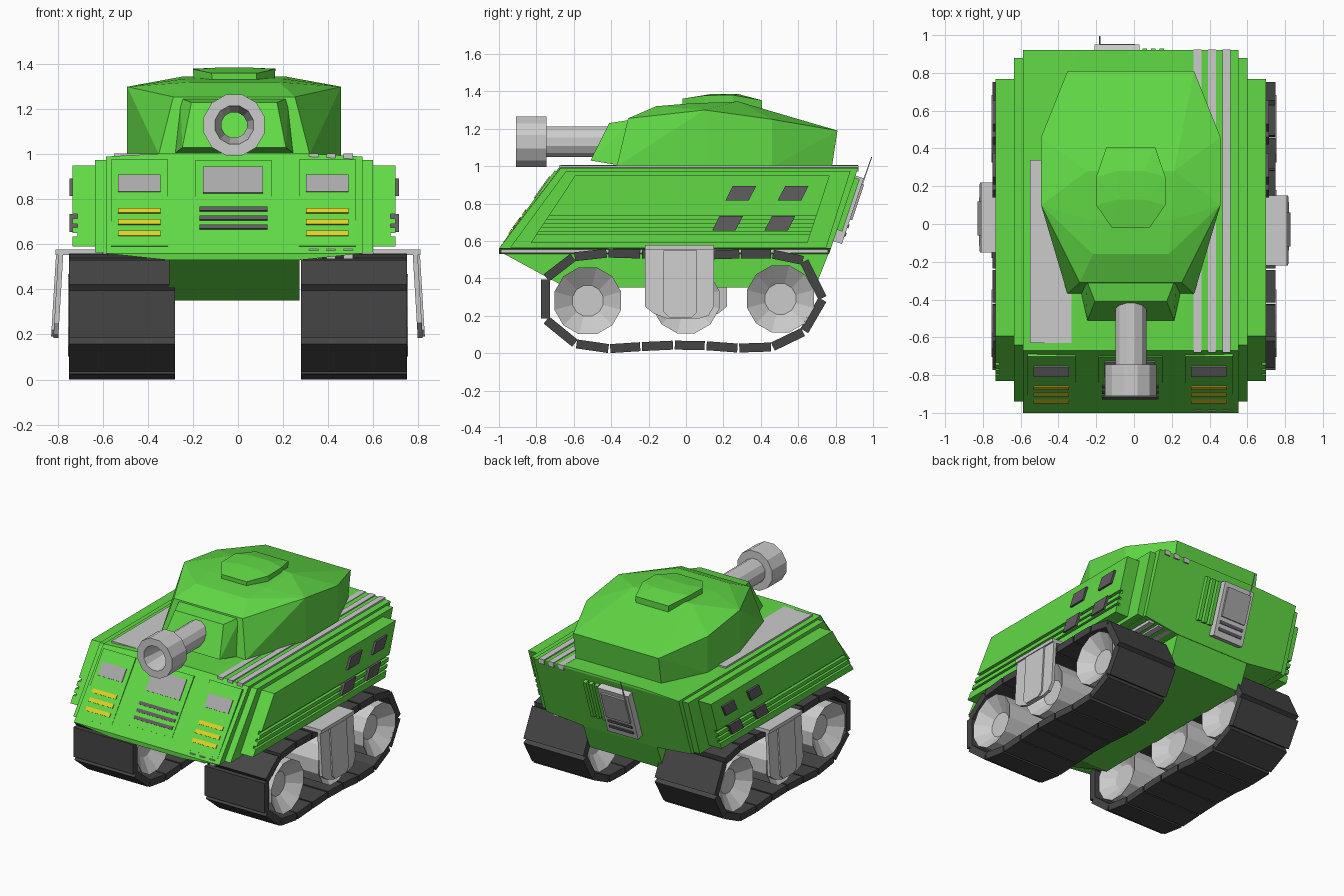
import bpy, bmesh, math
from mathutils import Vector

if "Cube" in bpy.data.objects:
    bpy.data.objects.remove(bpy.data.objects["Cube"])

CX = -0.017  # hull centre line


def material(name, rgb):
    m = bpy.data.materials.new(name)
    m.diffuse_color = (*rgb, 1)
    m.use_nodes = True
    m.node_tree.nodes["Principled BSDF"].inputs["Base Color"].default_value = m.diffuse_color
    return m


GREEN = material("green", (0.12, 0.7, 0.06))
RUBBER = material("rubber", (0.06, 0.06, 0.06))
DARK = material("dark_grey", (0.12, 0.11, 0.12))
YELLOW = material("yellow", (0.75, 0.65, 0.02))
WINDOW = material("window_grey", (0.4, 0.4, 0.4))


def finish(name, bm, mat):
    me = bpy.data.meshes.new(name)
    bm.to_mesh(me)
    bm.free()
    ob = bpy.data.objects.new(name, me)
    bpy.context.collection.objects.link(ob)
    if mat:
        me.materials.append(mat)
    return ob


def solid(name, pts, mat=None):
    """Convex faceted solid around the given points."""
    bm = bmesh.new()
    for p in pts:
        bm.verts.new(p)
    bmesh.ops.convex_hull(bm, input=bm.verts[:])
    bmesh.ops.dissolve_limit(bm, angle_limit=0.01, verts=bm.verts[:], edges=bm.edges[:])
    bmesh.ops.recalc_face_normals(bm, faces=bm.faces[:])
    return finish(name, bm, mat)


def box(name, x, y, z, mat=None):
    return solid(name, [(a, b, c) for a in x for b in y for c in z], mat)


def prism(name, profile, x0, x1, mat=None):
    return solid(name, [(x, y, z) for x in (x0, x1) for y, z in profile], mat)


def sym(pts):
    """Mirror (half width, y, z) points about the hull centre line."""
    return [(CX + s * w, y, z) for w, y, z in pts for s in (-1, 1)]


def lathe(name, profile, place, n=12, closed=False, mat=None):
    """Spin (along, radius) points; place(a, u, v) maps to the world."""
    bm = bmesh.new()
    rings = []
    for a, r in profile:
        rings.append([bm.verts.new(place(a, r * math.cos(t), r * math.sin(t)))
                      for t in [2 * math.pi * (i + 0.5) / n for i in range(n)]])
    for k in range(len(rings) if closed else len(rings) - 1):
        p, q = rings[k], rings[(k + 1) % len(rings)]
        for i in range(n):
            j = (i + 1) % n
            bm.faces.new((p[i], p[j], q[j], q[i]))
    if not closed:
        bm.faces.new(rings[0])
        bm.faces.new(rings[-1])
    bmesh.ops.recalc_face_normals(bm, faces=bm.faces[:])
    return finish(name, bm, mat)


def slope_plate(name, x0, x1, z0, z1, out, mat, rear=False):
    """Thin plate lying on the sloping front or rear face of the hull."""
    if rear:
        f, n = (lambda z: 0.77 + (z - 0.55) * 0.333), Vector((0.949, -0.316))
    else:
        f, n = (lambda z: -1 + (z - 0.54) * 0.717), Vector((-0.813, 0.583))
    prof = []
    for d in (-0.02, out):
        for z in (z0, z1):
            prof.append((f(z) + n.x * d, z + n.y * d))
    return prism(name, prof, x0, x1, mat)


# Hull: wide centre body, stepped shoulders, belly between the tracks
solid("hull", sym([(0.57, -1, 0.56), (0.57, -0.67, 0.99), (0.57, 0.92, 0.99), (0.57, 0.775, 0.56),
                   (0.29, -1, 0.53), (0.29, -0.67, 1.005), (0.29, 0.92, 1.005), (0.29, 0.765, 0.53)]), GREEN)
solid("hull_shoulder", sym([(0.617, -0.94, 0.565), (0.617, -0.64, 0.975),
                            (0.617, 0.88, 0.975), (0.617, 0.75, 0.565)]), GREEN)
solid("belly", sym([(0.29, -0.99, 0.54), (0.29, -0.64, 0.35), (0.29, 0.69, 0.35), (0.29, 0.77, 0.55)]), GREEN)


# Side armour with horizontal grooves and square ports
def side_band(z0, z1):
    return [(yb + (z - 0.59) * k, z) for z in (z0, z1) for yb, k in ((-0.83, 0.66), (0.65, 0.33))]


for s, tag in ((-1, "left"), (1, "right")):
    prism("side_core_" + tag, side_band(0.595, 0.94), CX, CX + s * 0.695, GREEN)
    for z0, z1 in ((0.59, 0.635), (0.65, 0.675), (0.69, 0.715), (0.735, 0.95)):
        prism("side_armour_" + tag, side_band(z0, z1), CX + s * 0.6, CX + s * 0.717, GREEN)
    for y, z in ((0.21, 0.815), (0.49, 0.815), (0.14, 0.656), (0.42, 0.656)):
        prism("side_port_" + tag, [(y, z), (y + 0.125, z), (y + 0.165, z + 0.078), (y + 0.04, z + 0.078)],
              CX + s * 0.69, CX + s * 0.732, DARK)

# Front panels: two lamp panels and a centre grille
for x0, x1, tag in ((-0.565, -0.31, "left"), (0.27, 0.525, "right")):
    slope_plate("lamp_panel_" + tag, x0, x1, 0.585, 0.97, 0.012, GREEN)
    slope_plate("lamp_window_" + tag, x0 + 0.032, x1 - 0.035, 0.825, 0.9, 0.018, WINDOW)
    for z in (0.63, 0.68, 0.73):
        slope_plate("lamp_bar_" + tag, x0 + 0.032, x1 - 0.035, z, z + 0.022, 0.018, YELLOW)
slope_plate("front_grille_panel", -0.19, 0.15, 0.62, 0.965, 0.012, GREEN)
slope_plate("front_plate", -0.155, 0.11, 0.82, 0.935, 0.018, WINDOW)
for z in (0.66, 0.70, 0.74):
    slope_plate("front_grille_bar", -0.17, 0.13, z, z + 0.018, 0.018, DARK)

# Deck plate and racing stripes over the top and underside
box("deck_plate", (-0.55, -0.33), (-0.63, 0.34), (0.97, 1.004))
for x in (0.315, 0.392, 0.468):
    box("deck_stripe", (x, x + 0.042), (-0.68, 0.923), (0.97, 1.004))
    box("under_stripe", (x, x + 0.042), (-0.99, 0.76), (0.535, 0.58))

# Rear stowage box, louvres and aerial
slope_plate("rear_box", -0.21, 0.03, 0.60, 0.95, 0.05, None, True)
slope_plate("rear_box_window", -0.185, 0.005, 0.73, 0.92, 0.062, WINDOW, True)
for z in (0.64, 0.685):
    slope_plate("rear_box_bar", -0.185, 0.005, z, z + 0.02, 0.056, DARK, True)
for x in (0.045, 0.09, 0.135):
    slope_plate("rear_louvre", x, x + 0.025, 0.66, 0.94, 0.03, GREEN, True)
prism("aerial", [(0.93, 0.88), (0.938, 0.88), (0.996, 1.05), (0.991, 1.05)], -0.184, -0.178)

# Turret, hatch and gun mantlet
solid("turret", sym([(0.335, -0.37, 1.0), (0.475, 0.10, 0.995), (0.475, 0.46, 0.995), (0.335, 0.78, 0.995),
                     (0.27, -0.31, 1.255), (0.475, 0.10, 1.30), (0.475, 0.46, 1.25), (0.335, 0.81, 1.19),
                     (0.20, -0.16, 1.32), (0.22, 0.02, 1.335), (0.23, 0.28, 1.345)]), GREEN)
hatch = [(0.10, -0.02, 1.36), (0.183, 0.10, 1.378), (0.183, 0.25, 1.38), (0.13, 0.405, 1.352)]
solid("hatch", sym(hatch + [(w * 0.97, y, 1.30) for w, y, z in hatch]
                   + [(0.07, 0.13, 1.385), (0.07, 0.28, 1.385)]), GREEN)
solid("mantlet", sym([(0.23, -0.51, 1.03), (0.19, -0.41, 1.23), (0.27, -0.33, 1.0), (0.24, -0.28, 1.25)]), GREEN)

# Gun: hollow barrel with a thick muzzle
gun = [(-0.91, 0.14), (-0.745, 0.14), (-0.745, 0.085), (-0.38, 0.085),
       (-0.38, 0.058), (-0.75, 0.058), (-0.91, 0.088)]
lathe("gun_barrel", gun, lambda a, u, v: (CX + u, a, 1.13 + v), 12, True)

# Tracks: separate links following a closed path, dished wheels inside
path = [(-0.75, 0.18), (-0.75, 0.40), (-0.60, 0.515), (-0.42, 0.535), (-0.24, 0.53), (-0.06, 0.525),
        (0.12, 0.525), (0.29, 0.53), (0.46, 0.53), (0.63, 0.495), (0.732, 0.29), (0.63, 0.115),
        (0.46, 0.033), (0.28, 0.027), (0.105, 0.04), (-0.065, 0.043), (-0.24, 0.035),
        (-0.41, 0.024), (-0.59, 0.05)]
for s, tag in ((-1, "left"), (1, "right")):
    for i, p in enumerate(path):
        a, b = Vector(p), Vector(path[(i + 1) % len(path)])
        d = (b - a).normalized()
        n = Vector((-d.y, d.x))
        prof = [e + n * h for e in (a + d * 0.005, b - d * 0.005) for h in (-0.024, 0.024)]
        prism("track_link_" + tag, prof, s * 0.28, s * 0.75, RUBBER)
    for y, z in ((-0.525, 0.28), (0.0, 0.285), (0.505, 0.29)):
        lathe("wheel_" + tag, [(0.36, 0.085), (0.295, 0.185), (0.755, 0.185), (0.68, 0.085)],
              lambda a, u, v: (s * a, y + u, z + v), 12)

# Hanging side skirts, the left one turned half round
skirt = [(-0.22, 0.57), (-0.22, 0.25), (-0.17, 0.21), (-0.1, 0.185),
         (0.07, 0.185), (0.12, 0.20), (0.15, 0.25), (0.15, 0.57)]
panel = [(-0.12, 0.55), (-0.12, 0.22), (-0.09, 0.19), (0.03, 0.19), (0.06, 0.22), (0.06, 0.55)]
for s, tag in ((-1, "left"), (1, "right")):
    box("skirt_arm_" + tag, (s * 0.6, s * 0.81), (s * -0.22, s * 0.15), (0.553, 0.577))
    for part, prof, t0, t1 in (("skirt_", skirt, -0.01, 0.012), ("skirt_panel_", panel, 0.0, 0.022)):
        solid(part + tag, [(s * (0.785 + (0.57 - z) * 0.06 + t), s * y, z)
                           for y, z in prof for t in (t0, t1)])
